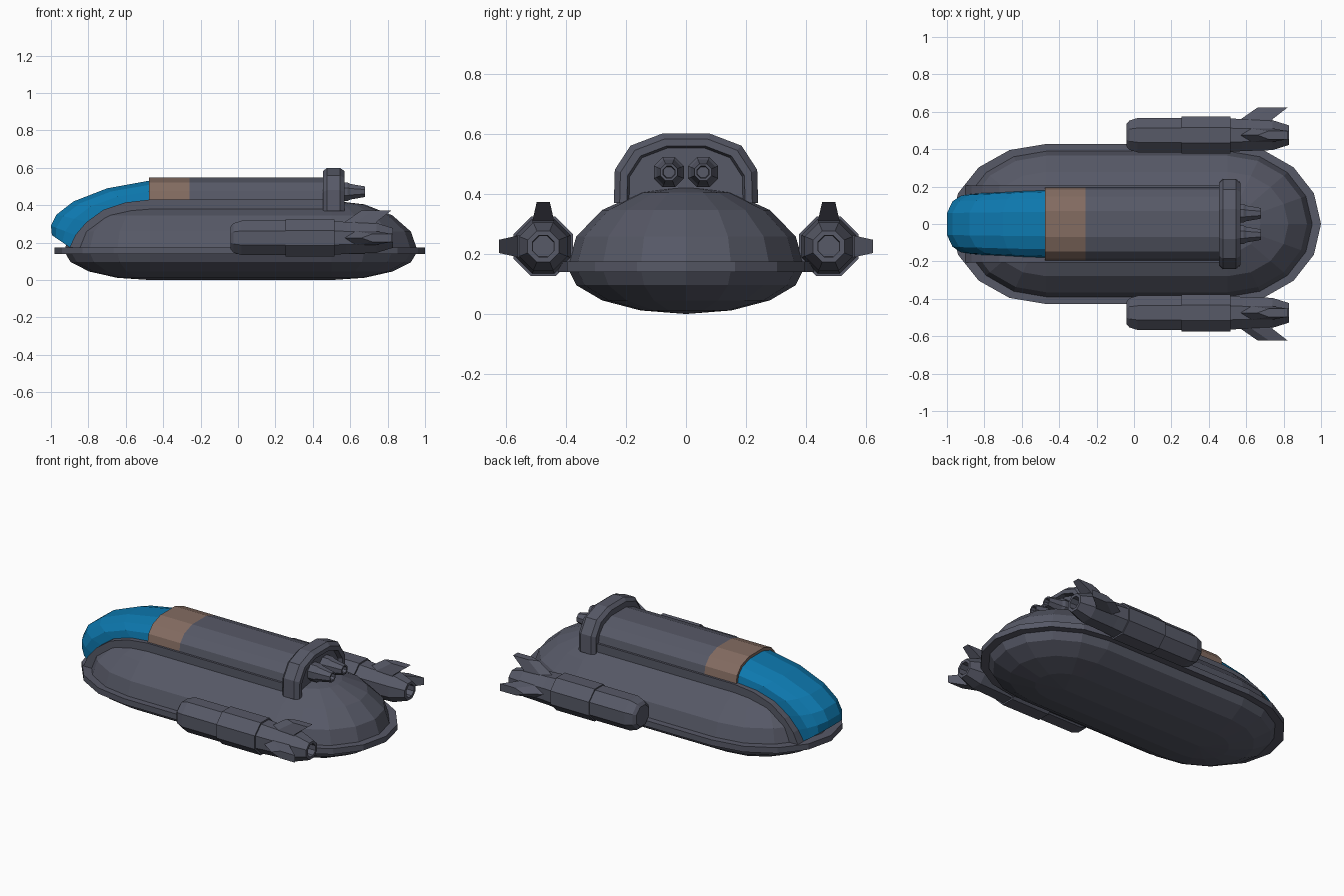
import bpy, bmesh, math
from mathutils import Vector

if "Cube" in bpy.data.objects:
    bpy.data.objects.remove(bpy.data.objects["Cube"])


def material(name, rgb):
    m = bpy.data.materials.new(name)
    m.diffuse_color = (*rgb, 1)
    m.use_nodes = True
    m.node_tree.nodes["Principled BSDF"].inputs["Base Color"].default_value = m.diffuse_color
    return m


GREY = material("slate grey", (0.095, 0.1, 0.135))
BLUE = material("canopy blue", (0.004, 0.19, 0.43))
BROWN = material("warm brown", (0.23, 0.15, 0.12))


def loft(name, rings, mat, caps=True):
    """Skin a list of equal-length closed rings."""
    bm = bmesh.new()
    vs = [[bm.verts.new(p) for p in r] for r in rings]
    n = len(vs[0])
    for a, b in zip(vs, vs[1:]):
        for i in range(n):
            j = (i + 1) % n
            bm.faces.new((a[i], a[j], b[j], b[i]))
    if caps:
        bm.faces.new(vs[0])
        bm.faces.new(vs[-1])
    bmesh.ops.remove_doubles(bm, verts=bm.verts, dist=1e-4)
    bmesh.ops.recalc_face_normals(bm, faces=bm.faces)
    me = bpy.data.meshes.new(name)
    bm.to_mesh(me)
    bm.free()
    me.materials.append(mat)
    ob = bpy.data.objects.new(name, me)
    bpy.context.collection.objects.link(ob)
    return ob


def stadium(rx_front, rx_back, ry, z):
    """Long oval outline with straight sides."""
    pts = []
    for i in range(9):
        a = math.radians(-90 + 22.5 * i)
        pts.append((0.5 + rx_back * math.cos(a), ry * math.sin(a), z))
    for i in range(9):
        a = math.radians(90 + 22.5 * i)
        pts.append((-0.47 + rx_front * math.cos(a), ry * math.sin(a), z))
    return pts


def lathe(name, profile, y, z):
    """Octagonal body along x; profile holds (x, flat-to-centre distance)."""
    rings = []
    for x, r in profile:
        r /= math.cos(math.pi / 8)
        rings.append([(x, y + r * math.cos(math.pi * (2 * k + 1) / 8),
                       z + r * math.sin(math.pi * (2 * k + 1) / 8)) for k in range(8)])
    return loft(name, rings, GREY)


# hull: stretched low-poly ellipsoid, deeper above than below
rings = []
for i in range(-4, 5):
    a = math.radians(22.5 * i)
    c, s = math.cos(a), math.sin(a)
    rings.append(stadium(0.46 * c, 0.46 * c, 0.395 * c, 0.155 + s * (0.27 if s > 0 else 0.155)))
loft("hull", rings, GREY, caps=False)

# rim plate around the hull
loft("hull_rim", [stadium(0.51, 0.5, 0.428, z) for z in (0.14, 0.175)], GREY)

# arched section shared by spine and canopy: (side, height) fractions
ARCH = [(1, 0), (0.95, 0.42), (0.75, 0.78), (0.36, 1)]
ARCH = ARCH + [(-u, h) for u, h in reversed(ARCH)]


def arch(xb, zb, xt, zt, w):
    return [(xb + (xt - xb) * h, w * u, zb + (zt - zb) * h) for u, h in ARCH]


def spine_ring(x):
    body = arch(x, 0.425, x, 0.548, 0.195)
    return [(x, 0.195, 0.36)] + body + [(x, -0.195, 0.36)]


# spine: brown band, then grey tube
loft("spine_band", [spine_ring(x) for x in (-0.475, -0.26)], BROWN)
loft("spine_tube", [spine_ring(x) for x in (-0.26, 0.47)], GREY)

# canopy curving down over the nose
canopy = [(-0.47, 0.43, -0.47, 0.532, 0.18),
          (-0.60, 0.415, -0.70, 0.49, 0.175),
          (-0.72, 0.375, -0.88, 0.42, 0.168),
          (-0.81, 0.31, -0.97, 0.35, 0.165),
          (-0.87, 0.24, -1.0, 0.29, 0.16),
          (-0.90, 0.175, -0.995, 0.24, 0.15)]
loft("canopy", [arch(*s) for s in canopy], BLUE)

# sill: strip under the spine and canopy, following their lower edge
path = [(0.46, 0.43)] + [(s[0], s[1]) for s in canopy]
rings = []
for i, (x, z) in enumerate(path):
    p, q = path[max(i - 1, 0)], path[min(i + 1, len(path) - 1)]
    d = Vector((q[0] - p[0], q[1] - p[1])).normalized()
    nx, nz = -d.y * 0.055, d.x * 0.055
    w = 0.207
    rings.append([(x, w, z), (x, -w, z), (x + nx, -w, z + nz), (x + nx, w, z + nz)])
loft("canopy_sill", rings, GREY)

# rear collar with recessed face
half = [(0.24, 0.0), (0.237, 0.11), (0.185, 0.19), (0.08, 0.23)]
collar = half + [(-y, z) for y, z in reversed(half)]
loft("rear_collar", [[(x, y * s, 0.37 + z * s) for y, z in collar]
                     for x, s in ((0.455, 0.92), (0.475, 1), (0.545, 1), (0.57, 0.92),
                                  (0.57, 0.82), (0.545, 0.79))], GREY)


def fin(name, y, z, up):
    """Swept fin, thick at the root and thin at the tip."""
    def ring(x0, x1, h, t):
        if up:
            return [(x0, y, z + h), (x0 + 0.06, y + t, z + h), (x1, y + t, z + h),
                    (x1, y - t, z + h), (x0 + 0.06, y - t, z + h)]
        o = math.copysign(h, y)
        return [(x0, y + o, z), (x0 + 0.06, y + o, z + t), (x1, y + o, z + t),
                (x1, y + o, z - t), (x0 + 0.06, y + o, z - t)]
    loft(name, [ring(0.55, 0.735, 0.06, 0.038), ring(0.57, 0.74, 0.085, 0.036),
                ring(0.66, 0.82, 0.147, 0.022)], GREY)


for side, sy in (("left", -1), ("right", 1)):
    # small rear thruster beside the centre line
    lathe(side + "_thruster", [(0.53, 0.05), (0.585, 0.05), (0.60, 0.042), (0.68, 0.028),
                               (0.68, 0.02), (0.64, 0.018)], sy * 0.057, 0.472)
    # side engine pod with open nozzle
    y, z = sy * 0.475, 0.225
    lathe(side + "_engine", [(-0.04, 0.06), (-0.025, 0.078), (0.02, 0.092), (0.255, 0.092),
                             (0.255, 0.099), (0.515, 0.099), (0.515, 0.09), (0.58, 0.085),
                             (0.74, 0.08), (0.83, 0.052), (0.83, 0.036), (0.77, 0.034)], y, z)
    fin(side + "_top_fin", y, z, True)
    fin(side + "_outer_fin", y, z, False)
